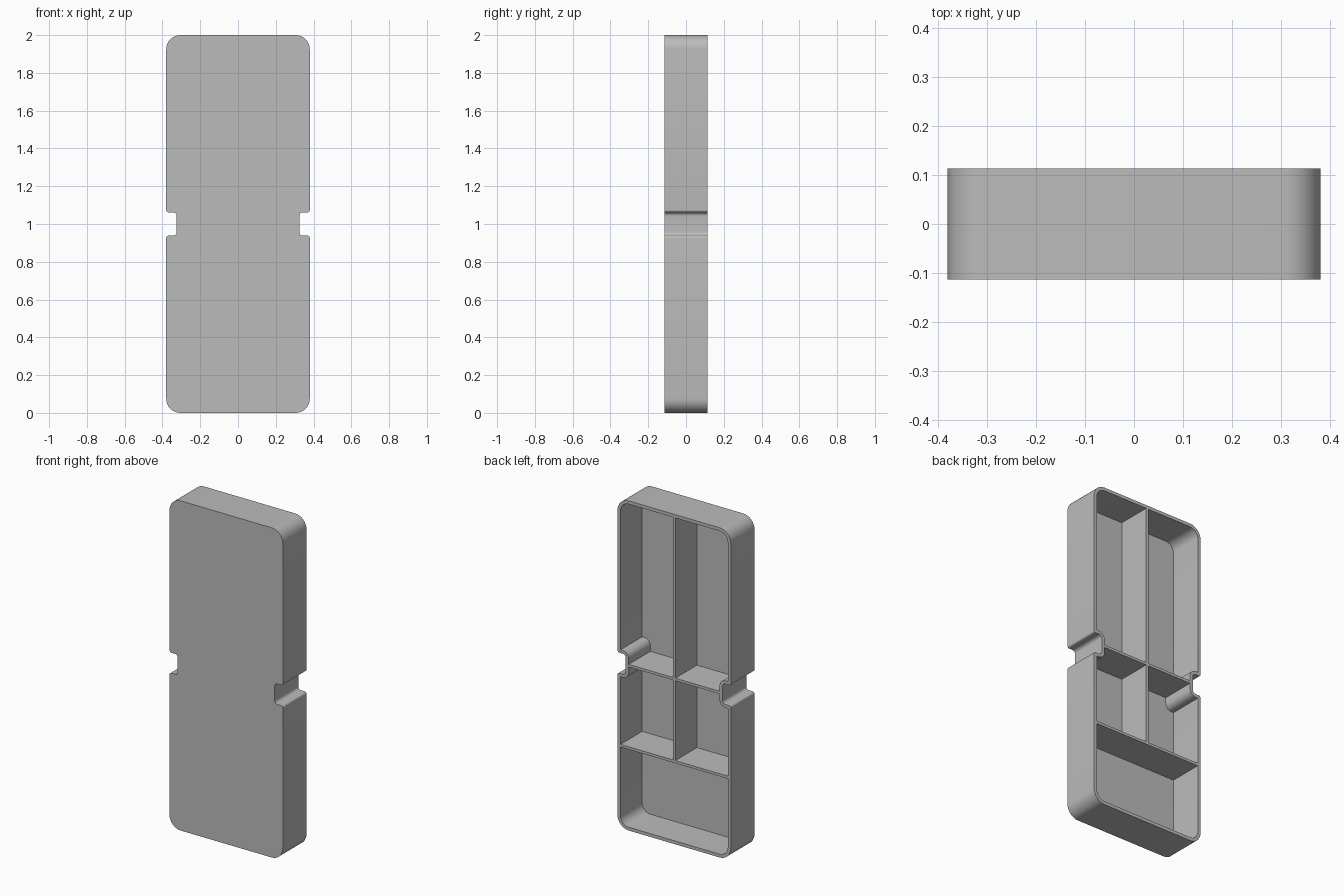
import bpy, bmesh, math
from mathutils import Vector

cube = bpy.data.objects.get("Cube")
if cube:
    bpy.data.objects.remove(cube, do_unlink=True)

W, D, H = 0.38, 0.1135, 2.0      # half width, half depth, height
WALL, FLOOR, RIB = 0.02, 0.02, 0.016
NOTCH_X, NOTCH_Z = 0.325, 0.062  # notch bottom, notch half height
SEGS = 8

grey = bpy.data.materials.new("plain grey")
grey.use_nodes = True
grey.diffuse_color = (0.5, 0.5, 0.5, 1)
grey.node_tree.nodes["Principled BSDF"].inputs["Base Color"].default_value = (0.5, 0.5, 0.5, 1)


def add_object(name, bm):
    bmesh.ops.recalc_face_normals(bm, faces=bm.faces)
    mesh = bpy.data.meshes.new(name)
    bm.to_mesh(mesh)
    bm.free()
    obj = bpy.data.objects.new(name, mesh)
    mesh.materials.append(grey)
    bpy.context.collection.objects.link(obj)
    return obj


def fillet(prev, corner, nxt, r):
    """Arc points that round one right-angled corner."""
    a, b = (prev - corner).normalized(), (nxt - corner).normalized()
    centre = corner + (a + b) * r
    angles = [math.pi / 2 * i / SEGS for i in range(SEGS + 1)]
    return [centre - b * r * math.cos(t) - a * r * math.sin(t) for t in angles]


def outline(inset):
    """Rounded, notched outline in x and z, shrunk by inset."""
    w, top = W - inset, H / 2 - inset
    nx, nz = NOTCH_X - inset, NOTCH_Z + inset
    big, lip, deep = 0.075 - inset, max(0.012 - inset, 0.001), 0.02 + inset
    quarter = [(w, nz, lip), (w, top, big)]
    right = [(w, -top, big), (w, -nz, lip), (nx, -nz, deep), (nx, nz, deep)] + quarter
    corners = right + [(-x, -z, r) for x, z, r in right]
    pts = [Vector((x, z)) for x, z, r in corners]
    n = len(pts)
    loop = []
    for i, (x, z, r) in enumerate(corners):
        loop += fillet(pts[i - 1], pts[i], pts[(i + 1) % n], r)
    return loop


# Tray: front panel, outer wall, rim, inner wall and floor
bm = bmesh.new()
rings = []
for inset, y in ((0, -D), (0, D), (WALL, D), (WALL, FLOOR - D)):
    rings.append([bm.verts.new((p.x, y, p.y + H / 2)) for p in outline(inset)])
for a, b in zip(rings, rings[1:]):
    for i in range(len(a)):
        bm.faces.new((a[i - 1], a[i], b[i], b[i - 1]))
bm.faces.new(rings[0])
bm.faces.new(rings[-1])
tray = add_object("tray", bm)
bpy.context.view_layer.objects.active = tray
tray.select_set(True)
bpy.ops.object.shade_smooth_by_angle(angle=math.radians(30))


# Dividers between the compartments
def divider(name, x0, x1, z0, z1):
    bm = bmesh.new()
    bmesh.ops.create_cube(bm, size=1)
    y0 = FLOOR - D
    for v in bm.verts:
        v.co = (x1 if v.co.x > 0 else x0, D if v.co.y > 0 else y0, z1 if v.co.z > 0 else z0)
    add_object(name, bm)


h = RIB / 2
inner, notch_inner = W - WALL, NOTCH_X - WALL
divider("lower_divider", -inner, inner, 0.5 - h, 0.5 + h)
divider("middle_divider", -notch_inner, notch_inner, 1 - h, 1 + h)
divider("short_upright_divider", -h, h, 0.5 + h, 1 - h)
divider("tall_upright_divider", -h, h, 1 + h, H - WALL)
